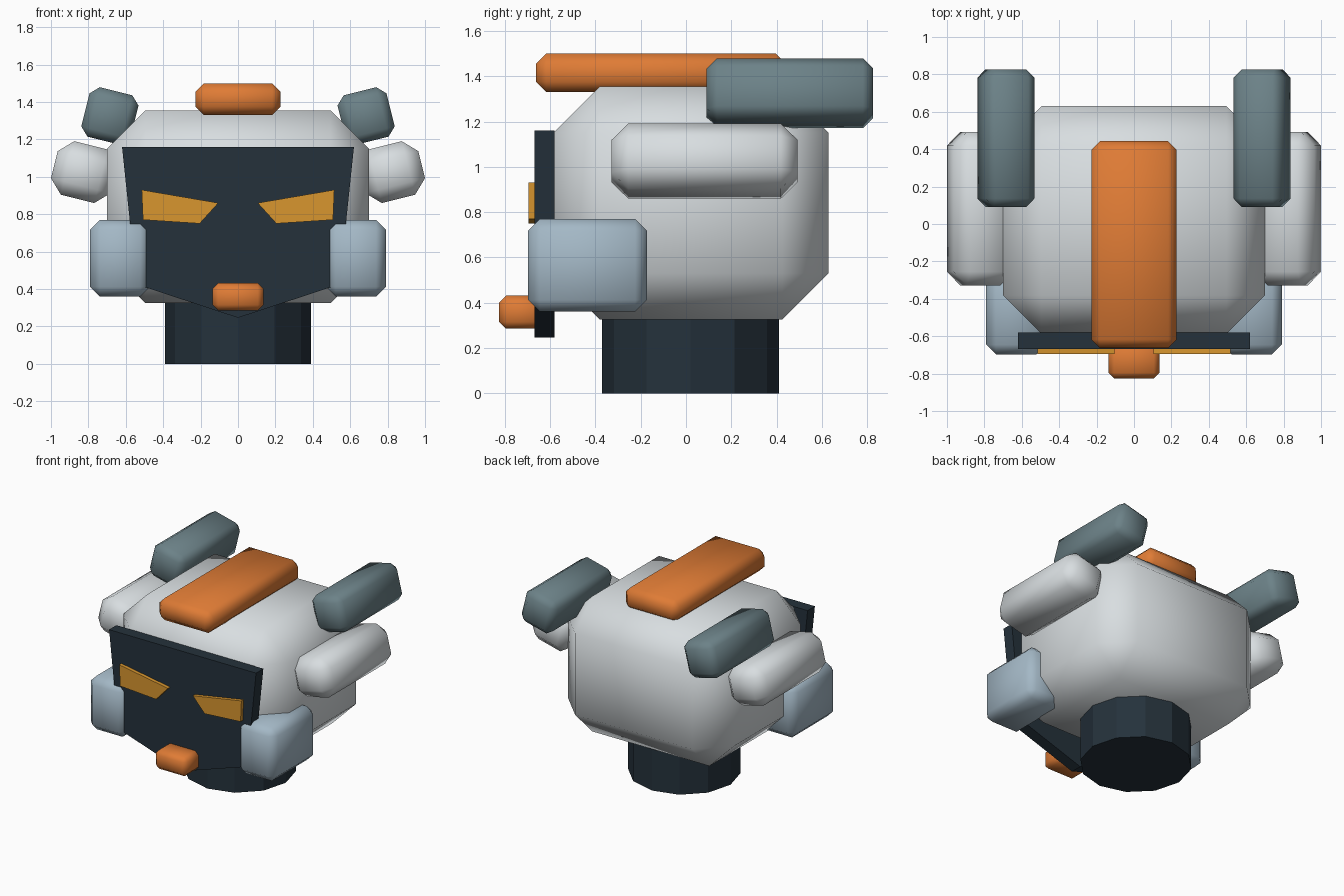
import bpy, bmesh, math
from mathutils import Matrix, Vector

if "Cube" in bpy.data.objects:
    bpy.data.objects.remove(bpy.data.objects["Cube"])


def material(name, rgb):
    m = bpy.data.materials.new(name)
    m.diffuse_color = (*rgb, 1.0)
    m.use_nodes = True
    m.node_tree.nodes["Principled BSDF"].inputs["Base Color"].default_value = m.diffuse_color
    return m


WHITE = material("warm_white", (0.69, 0.73, 0.75))
PALE_BLUE = material("pale_blue_grey", (0.37, 0.48, 0.565))
SLATE = material("slate_grey", (0.15, 0.223, 0.246))
ORANGE = material("orange", (0.74, 0.20, 0.036))
DARK = material("dark_navy", (0.018, 0.031, 0.044))
AMBER = material("amber", (0.69, 0.305, 0.028))


def finish(name, bm, mat, smooth=False):
    bmesh.ops.recalc_face_normals(bm, faces=bm.faces[:])
    for f in bm.faces:
        f.smooth = smooth
    me = bpy.data.meshes.new(name)
    bm.to_mesh(me)
    bm.free()
    me.materials.append(mat)
    ob = bpy.data.objects.new(name, me)
    bpy.context.collection.objects.link(ob)
    return ob


def chamfer_box(name, center, size, chamfer, mat, tilt=0.0):
    """Box with one-segment chamfers, smooth shaded, tilted about the y axis."""
    bm = bmesh.new()
    bmesh.ops.create_cube(bm, size=1.0, matrix=Matrix.Diagonal((*size, 1.0)))
    bmesh.ops.bevel(bm, geom=bm.edges[:], offset=chamfer, segments=1,
                    affect='EDGES', profile=0.5)
    bm.transform(Matrix.Translation(center) @ Matrix.Rotation(-math.radians(tilt), 4, 'Y'))
    return finish(name, bm, mat, smooth=True)


def plate(name, outline, y_front, y_back, mat):
    """Front-facing x/z outline extruded backwards."""
    bm = bmesh.new()
    face = bm.faces.new([bm.verts.new((x, y_front, z)) for x, z in outline])
    ext = bmesh.ops.extrude_face_region(bm, geom=[face])
    moved = [v for v in ext["geom"] if isinstance(v, bmesh.types.BMVert)]
    bmesh.ops.translate(bm, verts=moved, vec=Vector((0, y_back - y_front, 0)))
    return finish(name, bm, mat)


# Neck: twelve-sided flat cylinder
bm = bmesh.new()
bmesh.ops.create_cone(bm, cap_ends=True, segments=12, radius1=0.39, radius2=0.39,
                      depth=0.42, matrix=Matrix.Translation((0, 0.02, 0.21)))
finish("neck", bm, DARK)

# Head shell and top crest
chamfer_box("head_shell", (0, 0.022, 0.84), (1.40, 1.216, 1.03), 0.205, WHITE)
chamfer_box("top_crest", (0, -0.11, 1.415), (0.456, 1.105, 0.17), 0.045, ORANGE)

# Face plate and chin block
half = [(0.62, 1.16), (0.543, 0.425)]
plate("face_plate", half + [(0, 0.246)] + [(-x, z) for x, z in reversed(half)],
      -0.668, -0.58, DARK)
chamfer_box("chin_block", (0, -0.725, 0.358), (0.272, 0.20, 0.146), 0.03, ORANGE)

# Mirrored parts: eyes, cheeks, ear pods and rear fins
eye = [(0.515, 0.93), (0.105, 0.86), (0.205, 0.75), (0.508, 0.77)]
for side, s in (("left", -1), ("right", 1)):
    plate(f"eye_{side}", [(s * x, z) for x, z in eye], -0.695, -0.667, AMBER)
    chamfer_box(f"cheek_{side}", (s * 0.63, -0.435, 0.565), (0.32, 0.525, 0.41),
                0.052, PALE_BLUE)
    chamfer_box(f"ear_pod_{side}", (s * 0.822, 0.082, 1.025), (0.33, 0.82, 0.295),
                0.073, WHITE, tilt=s * 14)
    chamfer_box(f"rear_fin_{side}", (s * 0.685, 0.459, 1.325), (0.27, 0.735, 0.272),
                0.045, SLATE, tilt=s * 14)
